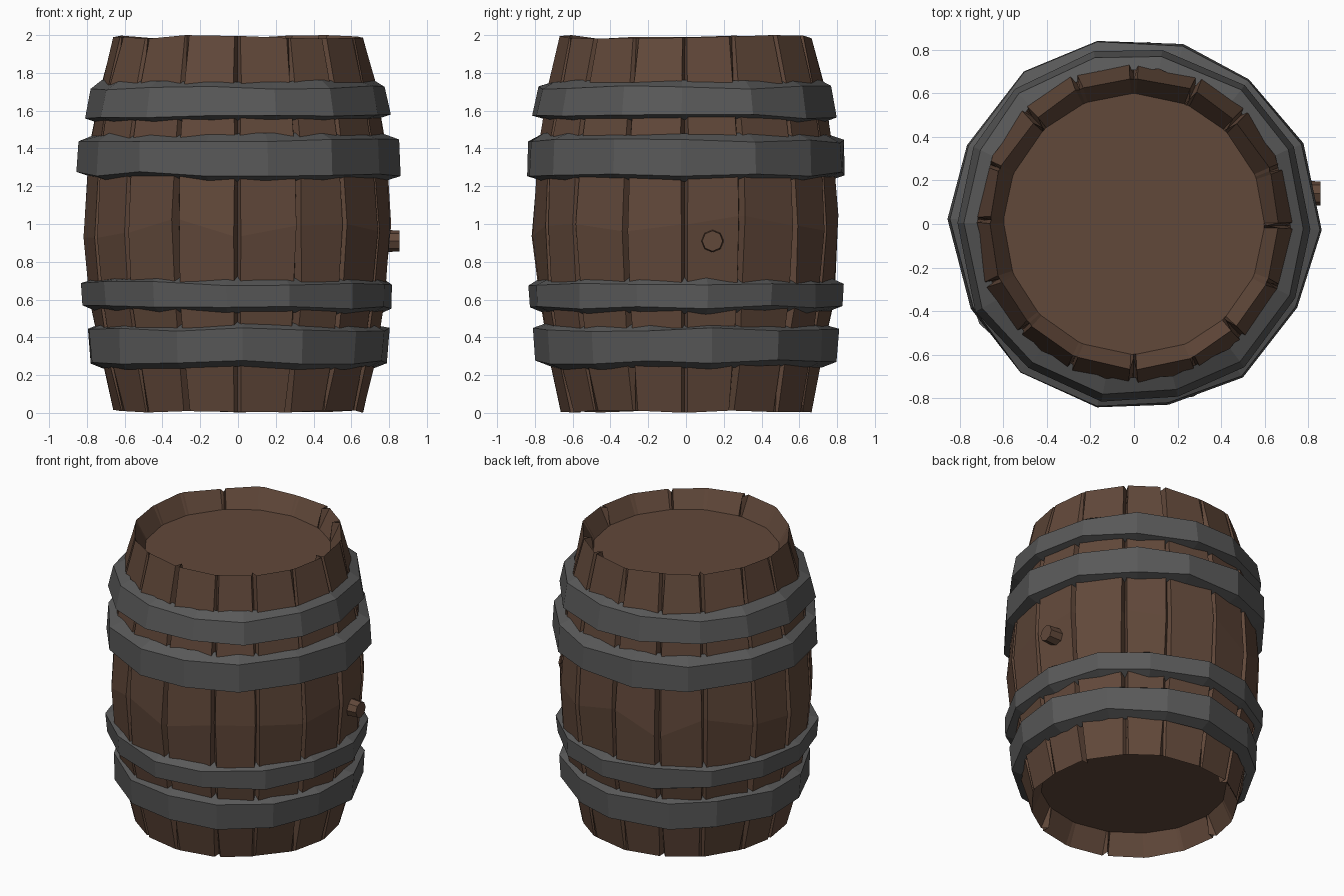
import bpy, bmesh, math, random
from mathutils import Matrix, Vector

if "Cube" in bpy.data.objects:
    bpy.data.objects.remove(bpy.data.objects["Cube"])

random.seed(7)
N_STAVES = 16


def material(name, rgb):
    m = bpy.data.materials.new(name)
    m.diffuse_color = (*rgb, 1.0)
    m.use_nodes = True
    m.node_tree.nodes["Principled BSDF"].inputs["Base Color"].default_value = m.diffuse_color
    return m


WOOD = material("brown wood", (0.120, 0.065, 0.042))
IRON = material("dark grey iron", (0.100, 0.100, 0.100))


def finish(bm, name, mat):
    bmesh.ops.recalc_face_normals(bm, faces=bm.faces)
    me = bpy.data.meshes.new(name)
    bm.to_mesh(me)
    bm.free()
    me.materials.append(mat)
    ob = bpy.data.objects.new(name, me)
    bpy.context.collection.objects.link(ob)
    return ob


def polar(r, a, z):
    return Vector((r * math.cos(a), r * math.sin(a), z))


def jit(s):
    return random.uniform(-s, s)


def skin(bm, rings, close=False):
    """Join rings of points into a closed-around surface."""
    vs = [[bm.verts.new(p) for p in ring] for ring in rings]
    pairs = list(zip(vs, vs[1:])) + ([(vs[-1], vs[0])] if close else [])
    for lo, hi in pairs:
        n = len(lo)
        for i in range(n):
            j = (i + 1) % n
            bm.faces.new((lo[i], lo[j], hi[j], hi[i]))


# Staves: bulged wall with V grooves between planks, uneven by hand
profile = [(0.01, 0.665), (0.25, 0.72), (0.6, 0.78), (0.98, 0.812),
           (1.4, 0.785), (1.75, 0.725), (1.99, 0.665)]
top_notches = {0, 2, 3, 6, 12, 14}
bottom_notches = {1, 5, 8, 11, 13}
step = 2 * math.pi / N_STAVES
seam = [i * step + jit(0.03) for i in range(N_STAVES)]
mid_z = [jit(0.07) for _ in range(N_STAVES)]

rings = [[polar(0.595, seam[i] + k * 0.02, 0.155)
          for i in range(N_STAVES) for k in (-1, 0, 1)]]
for n, (z, r) in enumerate(profile):
    ring = []
    for i in range(N_STAVES):
        half = random.uniform(0.016, 0.03)
        depth = random.uniform(0.03, 0.05)
        dz = mid_z[i] if n == 3 else 0.0
        if n == 0:
            depth, dz = (0.05 if i in bottom_notches else 0.002), jit(0.01)
        elif n == len(profile) - 1:
            depth, dz = (0.05 if i in top_notches else 0.002), jit(0.01)
        rr = r + jit(0.008)
        ring += [polar(rr, seam[i] - half, z + dz),
                 polar(rr - depth, seam[i], z + dz),
                 polar(rr + jit(0.006), seam[i] + half, z + dz)]
    rings.append(ring)
rings.append([polar(0.595, seam[i] + k * 0.02, 1.86)
              for i in range(N_STAVES) for k in (-1, 0, 1)])
bm = bmesh.new()
skin(bm, rings)
finish(bm, "staves", WOOD)


# Flat recessed heads and the bung
def disc(name, radius, depth, sides, matrix, taper=1.0):
    bm = bmesh.new()
    bmesh.ops.create_cone(bm, cap_ends=True, segments=sides, radius1=radius,
                          radius2=radius * taper, depth=depth, matrix=matrix)
    return finish(bm, name, WOOD)


disc("top_head", 0.61, 0.03, 16, Matrix.Translation((0, 0, 1.85)))
disc("bottom_head", 0.61, 0.03, 16, Matrix.Translation((0, 0, 0.165)))
disc("bung", 0.062, 0.12, 8,
     Matrix.Translation((0.795, 0.14, 0.91)) @ Matrix.Rotation(math.pi / 2, 4, 'Y'), 0.88)


# Iron hoops: faceted bands with sloped upper and lower edges
def hoop(name, z0, z1, r_low, r_high, r_in, sides=14):
    rings = [[], [], [], []]
    phase = random.uniform(0, 1)
    for i in range(sides):
        a = (i + phase) * 2 * math.pi / sides + jit(0.05)
        dr, dz = jit(0.012), jit(0.012)
        rings[0].append(polar(r_in, a, z0 + dz))
        rings[1].append(polar(r_low + dr, a, z0 + 0.03 + dz))
        rings[2].append(polar(r_high + dr + jit(0.006), a, z1 - 0.035 + jit(0.012)))
        rings[3].append(polar(r_in, a, z1 + jit(0.008)))
    bm = bmesh.new()
    skin(bm, rings, close=True)
    finish(bm, name, IRON)


hoop("lowest_hoop", 0.24, 0.475, 0.79, 0.80, 0.72)
hoop("lower_hoop", 0.53, 0.72, 0.822, 0.83, 0.755)
hoop("upper_hoop", 1.235, 1.475, 0.852, 0.845, 0.765)
hoop("highest_hoop", 1.54, 1.755, 0.82, 0.79, 0.72)
